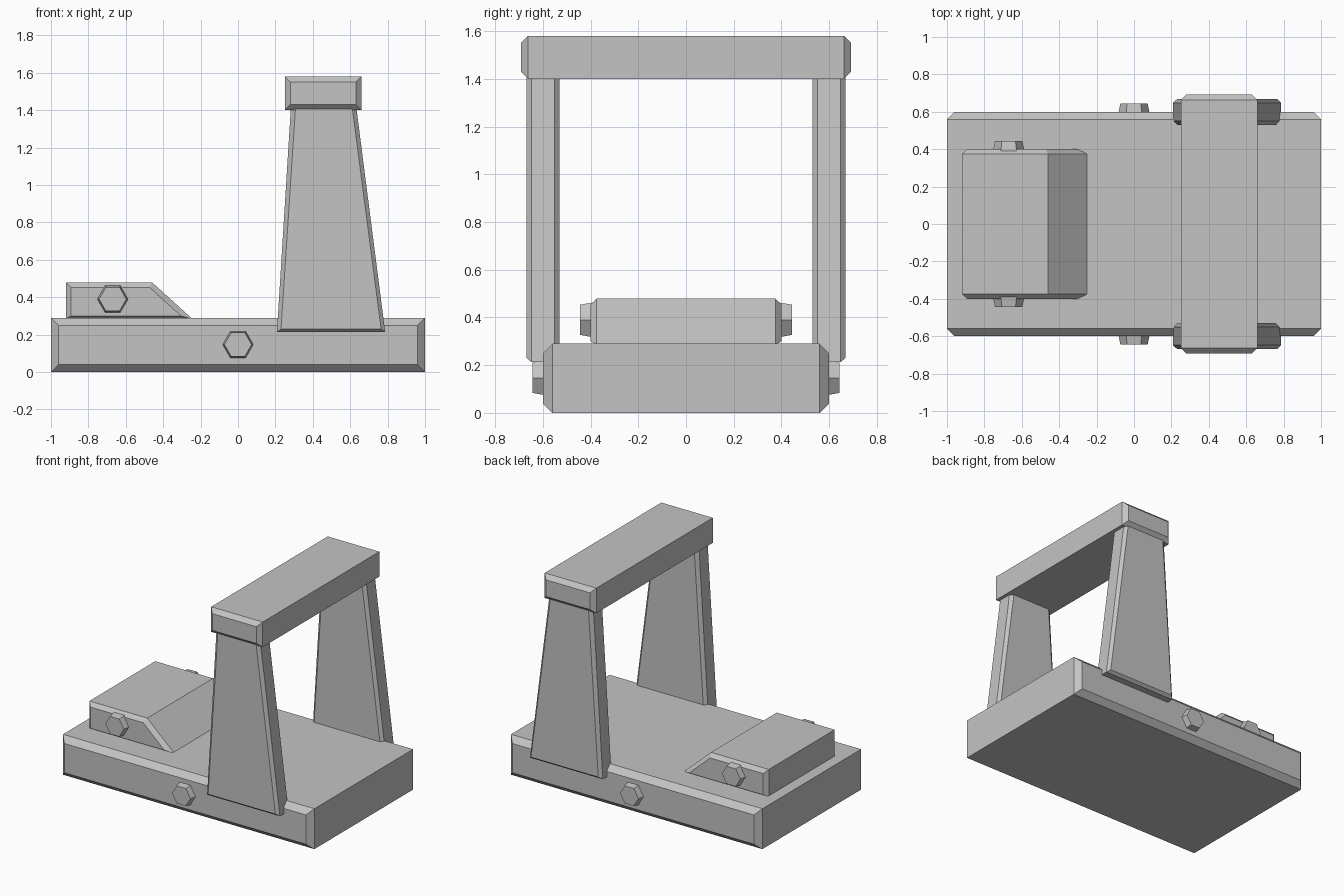
import bpy
import bmesh
from math import cos, sin, pi

if "Cube" in bpy.data.objects:
    bpy.data.objects.remove(bpy.data.objects["Cube"], do_unlink=True)

grey = bpy.data.materials.new("plain grey")
grey.use_nodes = True
grey.diffuse_color = (0.55, 0.55, 0.55, 1)
grey.node_tree.nodes["Principled BSDF"].inputs["Base Color"].default_value = (0.55, 0.55, 0.55, 1)


def loft(name, sections):
    """Join matching xz outlines placed at successive y positions."""
    bm = bmesh.new()
    rings = [[bm.verts.new((x, y, z)) for x, z in outline] for y, outline in sections]
    n = len(rings[0])
    for a, b in zip(rings, rings[1:]):
        for i in range(n):
            j = (i + 1) % n
            bm.faces.new((a[i], a[j], b[j], b[i]))
    bm.faces.new(rings[0])
    bm.faces.new(rings[-1])
    bmesh.ops.recalc_face_normals(bm, faces=bm.faces)
    mesh = bpy.data.meshes.new(name)
    bm.to_mesh(mesh)
    bm.free()
    mesh.materials.append(grey)
    obj = bpy.data.objects.new(name, mesh)
    bpy.context.collection.objects.link(obj)
    return obj


def chamfered(name, outer, inner, y0, y1, c):
    """Prism along y whose two end faces shrink from outer to inner outline."""
    return loft(name, [(y0, inner), (y0 + c, outer), (y1 - c, outer), (y1, inner)])


def box(x0, x1, z0, z1, inset=0):
    x0, x1, z0, z1 = x0 + inset, x1 - inset, z0 + inset, z1 - inset
    return [(x0, z0), (x1, z0), (x1, z1), (x0, z1)]


def hexagon(x, z, r):
    return [(x + r * cos(i * pi / 3), z + r * sin(i * pi / 3)) for i in range(6)]


# Base slab
chamfered("base", box(-1, 1, 0, 0.29), box(-1, 1, 0, 0.29, 0.04), -0.6, 0.6, 0.04)

# Sloped block on the base
chamfered("wedge_block",
          [(-0.92, 0.285), (-0.245, 0.285), (-0.46, 0.48), (-0.92, 0.48)],
          [(-0.893, 0.3), (-0.305, 0.3), (-0.473, 0.453), (-0.893, 0.453)],
          -0.4, 0.4, 0.026)

# Crossbar over the legs
chamfered("crossbar", box(0.25, 0.66, 1.4, 1.58), box(0.25, 0.66, 1.4, 1.58, 0.03),
          -0.692, 0.692, 0.03)

# Tapered legs and hexagonal bolts on both sides
leg_outer = [(0.208, 0.213), (0.787, 0.213), (0.632, 1.42), (0.283, 1.42)]
leg_inner = [(0.23, 0.23), (0.765, 0.23), (0.61, 1.42), (0.308, 1.42)]
for side, s in (("front", -1), ("back", 1)):
    y0, y1 = sorted((s * 0.53, s * 0.668))
    chamfered(side + "_leg", leg_outer, leg_inner, y0, y1, 0.02)
    for part, x, z, y in (("base", 0, 0.147, 0.6), ("block", -0.67, 0.39, 0.4)):
        loft(f"{side}_{part}_bolt",
             [(s * (y - 0.02), hexagon(x, z, 0.085)),
              (s * y, hexagon(x, z, 0.082)),
              (s * (y + 0.044), hexagon(x, z, 0.073))])
